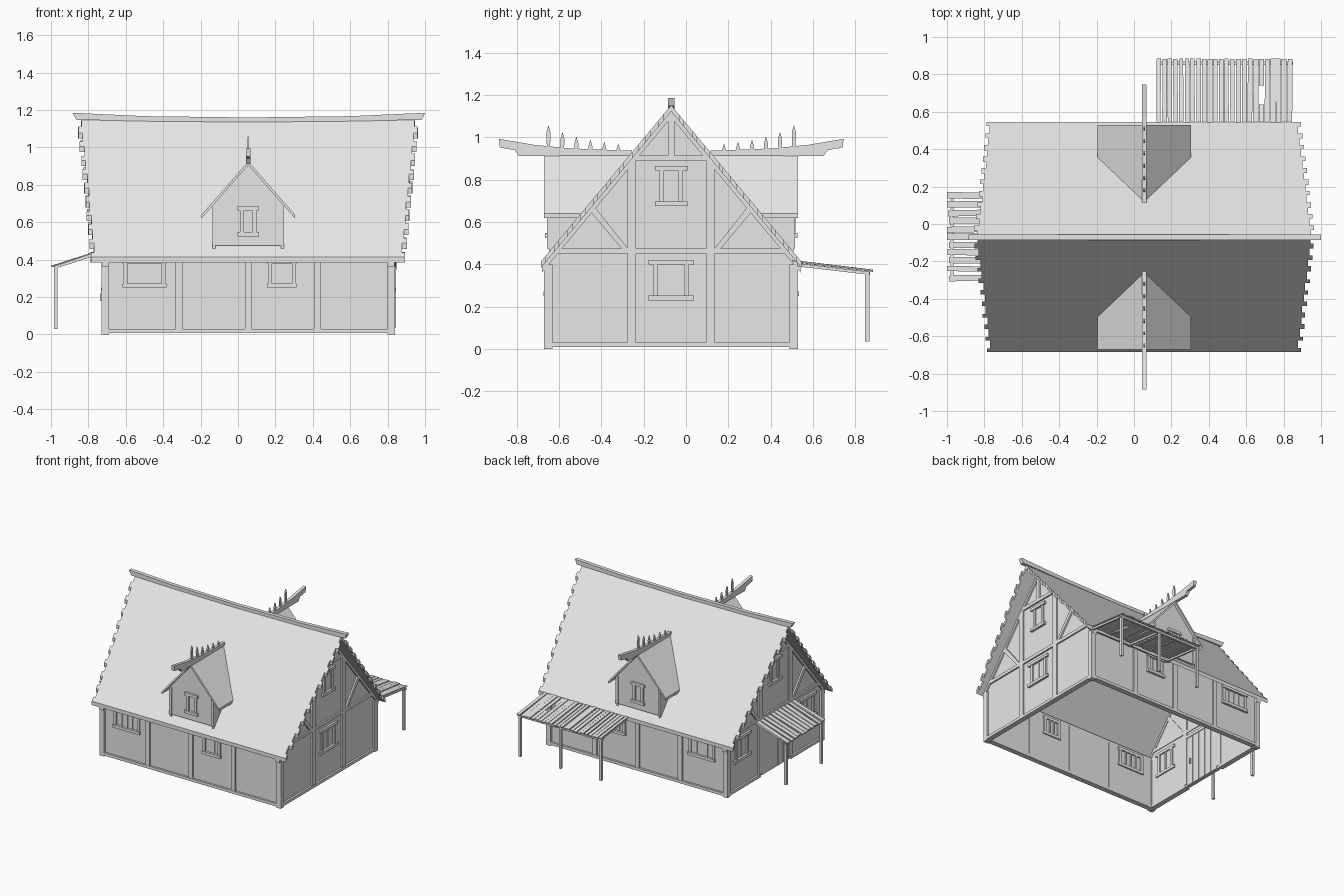
import bpy, bmesh, random
from mathutils import Vector

random.seed(4)
cube = bpy.data.objects.get("Cube")
if cube:
    bpy.data.objects.remove(cube)

mat = bpy.data.materials.new("plain grey")
mat.use_nodes = True
mat.diffuse_color = (0.8, 0.8, 0.8, 1)
mat.node_tree.nodes["Principled BSDF"].inputs["Base Color"].default_value = (0.8, 0.8, 0.8, 1)

XC, YC = 0.055, -0.07          # house centre
XL, XR = -0.73, 0.84           # outer faces of the gables
YF, YB = -0.67, 0.53           # outer faces of the long walls
RIDGE, SLOPE, RUN = 1.152, 1.2, 0.615


def roof_z(y):
    return RIDGE - SLOPE * abs(y - YC)


def flip(y, side):
    """Mirror a front y coordinate to the back when side is 1."""
    return y if side < 0 else 2 * YC - y


def finish(name, bm):
    bmesh.ops.recalc_face_normals(bm, faces=bm.faces)
    me = bpy.data.meshes.new(name)
    bm.to_mesh(me)
    bm.free()
    me.materials.append(mat)
    ob = bpy.data.objects.new(name, me)
    bpy.context.collection.objects.link(ob)
    return ob


def add_slab(bm, pts, offset):
    """Closed solid between a flat outline and its offset copy."""
    top = [bm.verts.new(p) for p in pts]
    low = [bm.verts.new(Vector(p) + Vector(offset)) for p in pts]
    bm.faces.new(top)
    bm.faces.new(low[::-1])
    n = len(pts)
    for i in range(n):
        j = (i + 1) % n
        bm.faces.new((top[i], low[i], low[j], top[j]))


def slab(name, pts, offset):
    bm = bmesh.new()
    add_slab(bm, pts, offset)
    return finish(name, bm)


def prism_x(name, pts, a, b):
    return slab(name, [(a, y, z) for y, z in pts], (b - a, 0, 0))


def prism_y(name, pts, a, b):
    return slab(name, [(x, a, z) for x, z in pts], (0, b - a, 0))


def boxes(name, items):
    """One object from boxes given as x, y and z ranges."""
    bm = bmesh.new()
    for (x0, x1), (y0, y1), (z0, z1) in items:
        add_slab(bm, [(x0, y0, z0), (x1, y0, z0), (x1, y1, z0), (x0, y1, z0)], (0, 0, z1 - z0))
    return finish(name, bm)


def window(name, axis, face, out, c, w, z0, z1, bars=0, ears=0.022):
    """Framed window; face is the wall plane and out its outward sign."""
    def part(u0, u1, za, zb, d):
        depth = sorted((face - out * 0.03, face + out * d))
        return (depth, (u0, u1), (za, zb)) if axis == "x" else ((u0, u1), depth, (za, zb))
    a, b, t = c - w / 2, c + w / 2, 0.022
    items = [part(a, a + t, z0 + t, z1 - t, 0.01), part(b - t, b, z0 + t, z1 - t, 0.01),
             part(a - ears, b + ears, z1 - t, z1, 0.016),
             part(a - ears, b + ears, z0, z0 + t, 0.018)]
    for i in range(bars):
        u = a + t + (w - 2 * t) * (i + 1) / (bars + 1)
        items.append(part(u - 0.005, u + 0.005, z0 + t, z1 - t, 0.005))
    boxes(name, items)


# Walls
for label, y in (("front", YF + 0.015), ("back", YB - 0.035)):
    boxes(label + "_wall", [((XL + 0.015, XR - 0.015), (y, y + 0.02), (0.01, 0.42))])
h = 0.585
gable = [(YC - h, 0.01), (YC + h, 0.01), (YC + h, 0.415), (YC, 1.117), (YC - h, 0.415)]
prism_x("left_gable_wall", gable, XR - 0.035, XR - 0.015)
prism_x("right_gable_wall", gable, XL + 0.015, XL + 0.035)

# Sill beams, open at the doorway, and corner posts
sills = [((XL, XR), (YF, YF + 0.04), (0.008, 0.03)), ((XL, XR), (YB - 0.04, YB), (0.008, 0.03)),
         ((XR - 0.04, XR), (YF, YB), (0.008, 0.03)),
         ((XL, XL + 0.04), (YF, -0.255), (0.008, 0.03)), ((XL, XL + 0.04), (0.115, YB), (0.008, 0.03))]
boxes("sill_beams", sills)
boxes("corner_posts", [(xr, yr, (0, 0.4)) for xr in ((XL, XL + 0.04), (XR - 0.04, XR))
                       for yr in ((YF, YF + 0.04), (YB - 0.04, YB))])

# Posts of the long walls
for label, y0, y1 in (("front", YF + 0.003, YF + 0.04), ("back", YB - 0.04, YB - 0.003)):
    boxes(label + "_posts", [((x - 0.018, x + 0.018), (y0, y1), (0.03, 0.4))
                             for x in (-0.315, XC, 0.425)])

# Gable timber framing
for label, a, b in (("left", XR - 0.04, XR - 0.003), ("right", XL + 0.003, XL + 0.04)):
    timbers = [((a, b), (c - 0.02, c + 0.02), (0.03, 0.895)) for c in (-0.257, 0.115)]
    timbers += [((a, b), (YC - 0.015, YC + 0.015), (0.915, 1.115)),
                ((a, b), (YC - 0.17, YC + 0.17), (0.89, 0.915)),
                ((a, b), (YC - 0.55, YC + 0.55), (0.45, 0.475))]
    boxes(label + "_gable_frame", timbers)
    for s, side in ((-1, "front"), (1, "back")):
        prism_x(f"{label}_{side}_brace", [(YC + s * u, z) for u, z in
                ((0.205, 0.475), (0.235, 0.475), (0.395, 0.665), (0.38, 0.695))], a, b)
        prism_x(f"{label}_{side}_rafter", [(YC + s * u, RIDGE - d - SLOPE * u) for u, d in
                ((0, 0.03), (0.61, 0.03), (0.61, 0.058), (0, 0.058))], a, b)

# Main roof with ragged gable edges
ROWS = 10
for s, side in ((-1, "front"), (1, "back")):
    def ragged(base, out):
        pts = []
        for i in range(ROWS):
            h0, h1 = RUN * i / ROWS, RUN * (i + 1) / ROWS
            hm = h0 + (h1 - h0) * random.uniform(0.5, 0.7)
            e = base + out * (0.068 * (1 - i / (ROWS - 1)) + random.uniform(-0.003, 0.003))
            pts += [(e - out * 0.016, h0), (e - out * 0.016, hm), (e, hm), (e, h1)]
        return pts
    outline = ragged(0.895, 1) + ragged(-0.785, -1)[::-1]
    slab(side + "_roof", [(x, YC + s * u, RIDGE - SLOPE * u) for x, u in outline], (0, 0, -0.03))

# Sagging ridge beam
prism_y("ridge_beam", [(-0.885, 1.185), (-0.5, 1.167), (XC, 1.16), (0.6, 1.167), (1.0, 1.185),
                       (0.985, 1.148), (0.6, 1.14), (XC, 1.135), (-0.5, 1.14), (-0.865, 1.148)],
        YC - 0.015, YC + 0.015)

# Dormers on both slopes
for s, side in ((-1, "front"), (1, "back")):
    def fy(y):
        return flip(y, s)
    prism_y(side + "_dormer_wall", [(-0.135, 0.475), (0.245, 0.475), (0.245, 0.69), (XC, 0.905),
                                    (-0.135, 0.69)], fy(-0.648), fy(-0.633))
    for k, hand in ((-1, "right"), (1, "left")):
        x = XC + k * 0.19
        prism_x(f"{side}_dormer_{hand}_cheek", [(fy(-0.648), 0.455), (fy(-0.648), 0.69), (fy(-0.455), 0.69)],
                x, x - k * 0.015)
        boxes(f"{side}_dormer_{hand}_post", [(sorted((x + k * 0.002, x - k * 0.018)),
              sorted((fy(-0.656), fy(-0.63))), (0.475, 0.69))])
        e = XC + k * 0.25
        slab(f"{side}_dormer_{hand}_roof", [(e, fy(-0.67), 0.64), (XC, fy(-0.67), 0.925),
             (XC, fy(-0.255), 0.925), (e, fy(-0.493), 0.64)], (0, 0, -0.02))
    window(side + "_dormer_window", "y", fy(-0.648), s, XC, 0.09, 0.525, 0.685, 0, 0.012)
    beam = [(-0.885, 0.993), (-0.72, 0.965), (-0.55, 0.948), (-0.255, 0.937), (-0.255, 0.915),
            (-0.79, 0.912), (-0.81, 0.94), (-0.88, 0.952)]
    prism_x(side + "_dormer_ridge_beam", [(fy(y), z) for y, z in beam], XC - 0.012, XC + 0.012)
    # Pointed finials along the beam
    for i, tip in enumerate((1.058, 1.025, 1.005, 0.99, 0.98, 0.972)):
        y, w = -0.65 + i * 0.066, 0.010
        prism_x(f"{side}_finial_{i + 1}", [(fy(y + u), z) for u, z in
                ((-w * 0.7, 0.935), (w * 0.7, 0.935), (w, tip - 0.035), (0, tip), (-w, tip - 0.035))],
                XC - 0.005, XC + 0.005)

# Windows
for label, face, out in (("front", YF + 0.015, -1), ("back", YB - 0.015, 1)):
    window(label + "_wide_window", "y", face, out, -0.5, 0.225, 0.25, 0.4, 3, 0.004)
    window(label + "_small_window", "y", face, out, 0.235, 0.15, 0.25, 0.4, 2, 0.004)
for label, face, out in (("left", XR - 0.015, 1), ("right", XL + 0.015, -1)):
    window(label + "_attic_window", "x", face, out, YC, 0.11, 0.675, 0.865)
window("left_gable_window", "x", XR - 0.015, 1, YC, 0.17, 0.23, 0.42, 1)
for label, y in (("rear", 0.335), ("fore", -0.475)):
    window(f"right_gable_{label}_window", "x", XL + 0.015, -1, y, 0.16, 0.23, 0.42, 1)

# Door under the side canopy
boxes("door", [((XL + 0.008, XL + 0.04), (-0.235 + i * 0.0665, -0.172 + i * 0.0665), (0.012, 0.4))
               for i in range(5)])
boxes("door_lintel", [((XL, XL + 0.045), (-0.24, 0.1), (0.4, 0.425))])
boxes("door_handle", [((XL - 0.008, XL + 0.05), (-0.2, -0.19), (0.18, 0.22))])

# Back canopy of loose planks
bm = bmesh.new()
N = 24
for i in range(N):
    x = 0.12 + 0.73 * i / N
    w = random.uniform(0.022, 0.028)
    y1 = 0.885 - random.uniform(0, 0.004)
    lift, skew = random.uniform(0, 0.005), random.uniform(-0.003, 0.003)
    spans = [(0.5, y1, 0.416, 0.37)]
    if i == 18:
        spans = [(0.5, 0.64, 0.416, 0.385), (0.74, y1, 0.388, 0.37)]
    for a, b, za, zb in spans:
        add_slab(bm, [(x, a, za + lift), (x + w, a, za + lift), (x + w + skew, b, zb + lift),
                      (x + skew, b, zb + lift)], (0, 0, -0.007))
finish("back_canopy_planks", bm)
boxes("back_canopy_beams", [((0.12, 0.85), (0.85, 0.868), (0.348, 0.364)),
                            ((0.12, 0.85), (0.525, 0.54), (0.39, 0.405))])
boxes("back_canopy_posts", [((x - 0.009, x + 0.009), (0.847, 0.867), (0.035, 0.366))
                            for x in (0.135, 0.485, 0.835)])
for i, x in enumerate((0.135, 0.485, 0.835)):
    prism_x(f"back_canopy_rafter_{i + 1}", [(0.51, 0.407), (0.87, 0.364), (0.87, 0.35), (0.51, 0.392)],
            x - 0.007, x + 0.007)

# Side canopy of loose planks
bm = bmesh.new()
N = 11
for i in range(N):
    y = -0.3 + 0.475 * i / N
    w, skew = random.uniform(0.028, 0.036), random.uniform(-0.007, 0.007)
    x0 = -1.0 + (0 if i == 5 else random.uniform(0, 0.012))
    add_slab(bm, [(x0, y + skew, 0.367), (x0, y + w + skew, 0.367), (-0.72, y + w, 0.458),
                  (-0.72, y, 0.458)], (0, 0, -0.007))
finish("side_canopy_planks", bm)
boxes("side_canopy_beam", [((-0.982, -0.966), (-0.295, 0.17), (0.35, 0.366))])
boxes("side_canopy_posts", [((-0.984, -0.964), (y - 0.009, y + 0.009), (0.03, 0.362))
                            for y in (-0.28, 0.155)])
for i, y in enumerate((-0.28, 0.155)):
    prism_y(f"side_canopy_rafter_{i + 1}", [(-0.98, 0.366), (-0.72, 0.45), (-0.72, 0.435), (-0.98, 0.351)],
            y - 0.007, y + 0.007)
